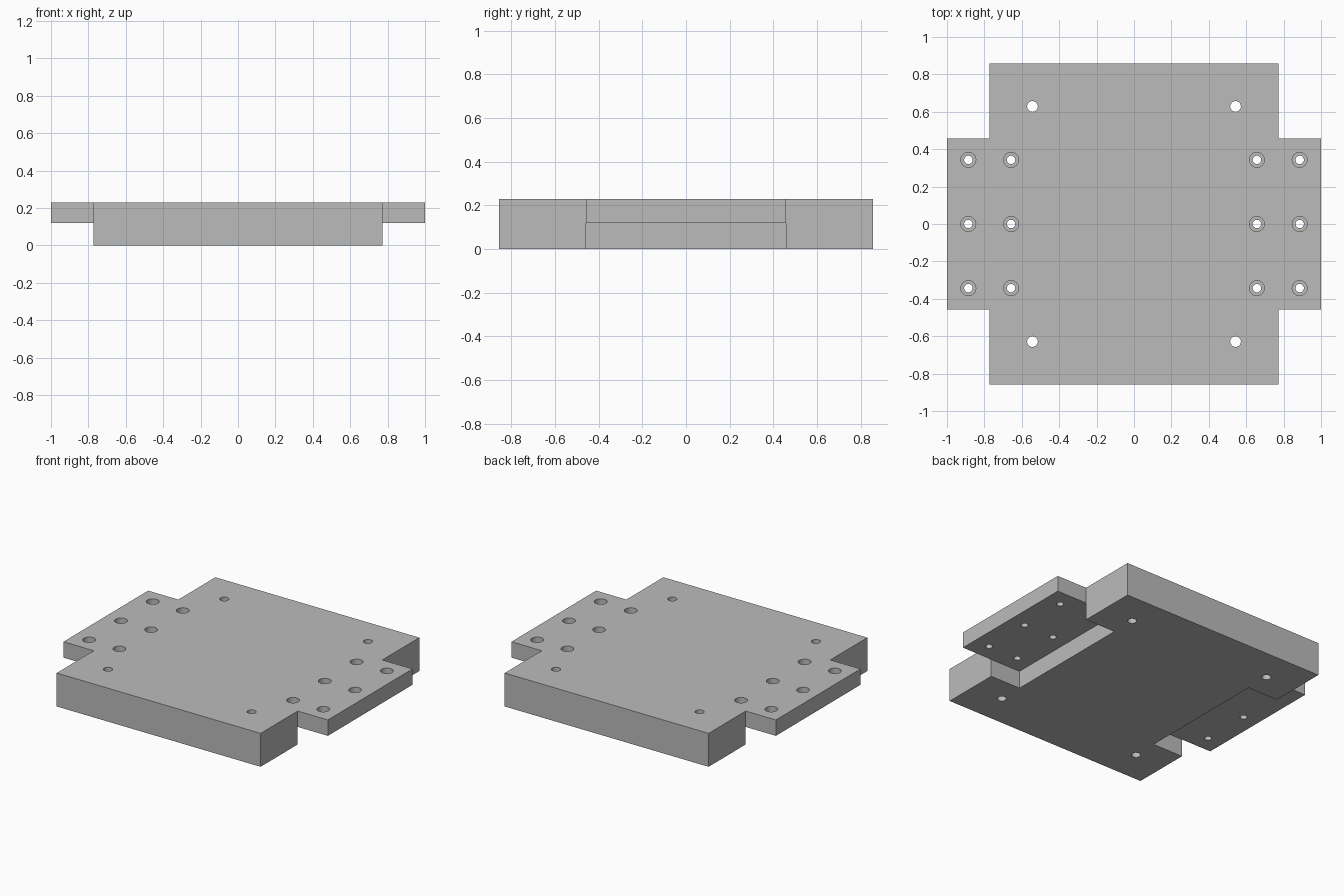
import bpy, bmesh, math
from mathutils import Matrix

if "Cube" in bpy.data.objects:
    bpy.data.objects.remove(bpy.data.objects["Cube"])

TOP, SHELF = 0.2286, 0.12          # overall thickness, underside of side flanges
XS = [-1, -0.7714, -0.5429, 0.5429, 0.7714, 1]
YS = [-0.8571, -0.4571, 0.4571, 0.8571]
ZS = [0, SHELF, TOP]

grey = bpy.data.materials.new("plain_grey")
grey.diffuse_color = (0.5, 0.5, 0.5, 1)
grey.use_nodes = True
grey.node_tree.nodes["Principled BSDF"].inputs["Base Color"].default_value = grey.diffuse_color


def new_object(name, bm):
    mesh = bpy.data.meshes.new(name)
    bm.to_mesh(mesh)
    bm.free()
    mesh.materials.append(grey)
    obj = bpy.data.objects.new(name, mesh)
    bpy.context.collection.objects.link(obj)
    return obj


def solid(i, j, k):
    """Which cells of the stepped block are filled."""
    if not (0 <= i < 5 and 0 <= j < 3 and 0 <= k < 2):
        return False
    if j == 1:                     # middle band: flanges on top, pockets below
        return k == 1 or i == 2
    return 1 <= i <= 3             # front and back bands


# Stepped block: keep only the faces between filled and empty cells
bm = bmesh.new()
grid = (XS, YS, ZS)
for i in range(5):
    for j in range(3):
        for k in range(2):
            if not solid(i, j, k):
                continue
            for axis in range(3):
                for side in (0, 1):
                    n = [i, j, k]
                    n[axis] += 2 * side - 1
                    if solid(*n):
                        continue
                    u, v = [a for a in range(3) if a != axis]
                    verts = []
                    for du, dv in ((0, 0), (1, 0), (1, 1), (0, 1)):
                        c = [i, j, k]
                        c[axis] += side
                        c[u] += du
                        c[v] += dv
                        verts.append(bm.verts.new([grid[a][c[a]] for a in range(3)]))
                    bm.faces.new(verts)
bmesh.ops.remove_doubles(bm, verts=bm.verts, dist=1e-5)
bmesh.ops.recalc_face_normals(bm, faces=bm.faces)
bmesh.ops.dissolve_limit(bm, angle_limit=0.01, verts=bm.verts, edges=bm.edges)
plate = new_object("mounting_plate", bm)


def drill(name, points, radius, z0, z1):
    """Cut round holes from z0 to z1 at the given points."""
    cut = bmesh.new()
    for x, y in points:
        bmesh.ops.create_cone(cut, cap_ends=True, segments=32, radius1=radius,
                              radius2=radius, depth=z1 - z0,
                              matrix=Matrix.Translation((x, y, (z0 + z1) / 2)))
    cutter = new_object(name, cut)
    cutter.hide_render = True
    mod = plate.modifiers.new(name, 'BOOLEAN')
    mod.operation, mod.solver, mod.object = 'DIFFERENCE', 'EXACT', cutter
    bpy.context.view_layer.objects.active = plate
    bpy.ops.object.modifier_apply(modifier=name)
    bpy.data.objects.remove(cutter)


# Corner holes, then counterbored flange screw holes
corners = [(sx * 0.5429, sy * 0.6286) for sx in (-1, 1) for sy in (-1, 1)]
screws = [(sx * x, y) for sx in (-1, 1) for x in (0.6571, 0.8857)
          for y in (-0.3429, 0, 0.3429)]
drill("corner_holes", corners, 0.0286, -0.1, 0.4)
drill("screw_holes", screws, 0.0225, -0.1, 0.4)
drill("counterbores", screws, 0.04, TOP - 0.057, 0.4)

# Smooth hole walls, sharp edges elsewhere
plate.select_set(True)
bpy.context.view_layer.objects.active = plate
bpy.ops.object.shade_smooth_by_angle(angle=math.radians(30))
